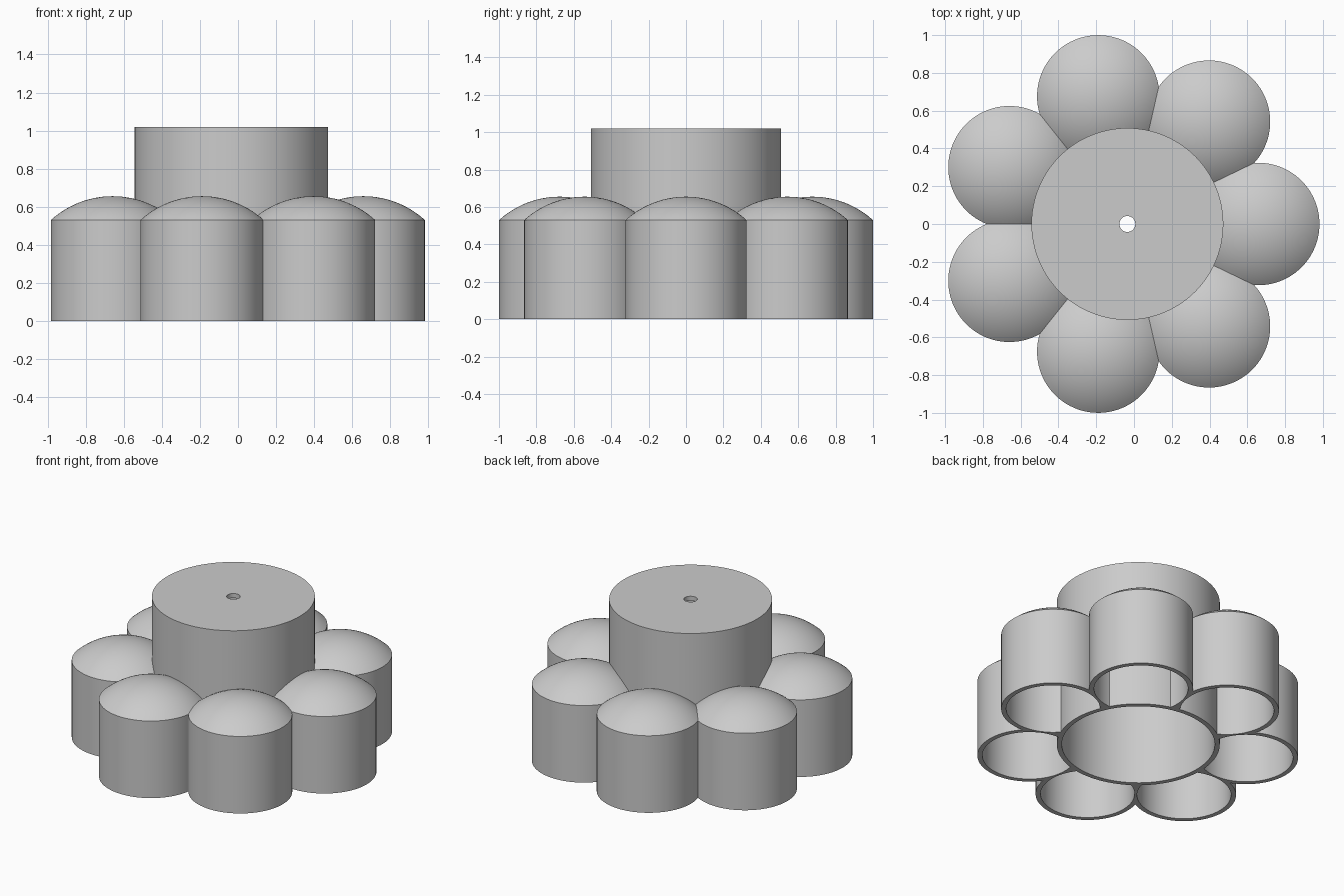
import bpy, bmesh, math

if "Cube" in bpy.data.objects:
    bpy.data.objects.remove(bpy.data.objects["Cube"], do_unlink=True)

CENTRE_X = -0.035
HUB_R, HUB_H = 0.508, 1.02
CUP_R, CUP_H, DOME_H = 0.324, 0.53, 0.125
RING_R, CUPS, WALL = 0.693, 7, 0.031
HOLE_R, STEPS = 0.042, 96

grey = bpy.data.materials.new("plain grey")
grey.use_nodes = True
colour = (0.6, 0.6, 0.6, 1)
grey.diffuse_color = colour
grey.node_tree.nodes["Principled BSDF"].inputs["Base Color"].default_value = colour


def lathe(name, profile, x=0, closed=False):
    """Revolve an (r, z) profile about an upright axis at x."""
    bm = bmesh.new()
    verts = [bm.verts.new((r, 0, z)) for r, z in profile]
    edges = [bm.edges.new(pair) for pair in zip(verts, verts[1:])]
    if closed:
        edges.append(bm.edges.new((verts[-1], verts[0])))
    bmesh.ops.spin(bm, geom=verts + edges, cent=(0, 0, 0), axis=(0, 0, 1),
                   angle=math.tau, steps=STEPS)
    bmesh.ops.remove_doubles(bm, verts=bm.verts, dist=0.0001)
    bmesh.ops.recalc_face_normals(bm, faces=bm.faces)
    bmesh.ops.translate(bm, verts=bm.verts, vec=(x, 0, 0))
    mesh = bpy.data.meshes.new(name)
    bm.to_mesh(mesh)
    bm.free()
    mesh.materials.append(grey)
    obj = bpy.data.objects.new(name, mesh)
    obj.location.x = CENTRE_X
    bpy.context.collection.objects.link(obj)
    return obj


def activate(obj):
    bpy.ops.object.select_all(action='DESELECT')
    obj.select_set(True)
    bpy.context.view_layer.objects.active = obj


def smooth(obj):
    activate(obj)
    bpy.ops.object.shade_smooth_by_angle(angle=math.radians(30))


def domed_profile(inset):
    """Spherical cap and side wall, from the pole down to the rim."""
    ball = (CUP_R ** 2 + DOME_H ** 2) / (2 * DOME_H)
    base = CUP_H + DOME_H - ball
    ball, r = ball - inset, CUP_R - inset
    edge, rings = math.asin(r / ball), 14
    angles = [edge * i / rings for i in range(rings + 1)]
    return [(ball * math.sin(a), base + ball * math.cos(a)) for a in angles] + [(r, 0)]


# Hub: hollow from below, with a small hole through the top
inner, ceiling = HUB_R - WALL, HUB_H - WALL
hub = lathe("hub", [(inner, 0), (HUB_R, 0), (HUB_R, HUB_H), (HOLE_R, HUB_H),
                    (HOLE_R, ceiling), (inner, ceiling)], closed=True)
smooth(hub)

# One hollow domed cup, cut away where it would enter the hub
cup = lathe("domed_cup", domed_profile(0) + domed_profile(WALL)[::-1], RING_R)
trim_r = HUB_R - 0.002
cutter = lathe("hub_cutter", [(0, -1), (trim_r, -1), (trim_r, 2), (0, 2)])
bpy.context.view_layer.update()
activate(cup)
trim = cup.modifiers.new("hub trim", 'BOOLEAN')
trim.operation, trim.solver, trim.object = 'DIFFERENCE', 'EXACT', cutter
bpy.ops.object.modifier_apply(modifier=trim.name)
bpy.data.objects.remove(cutter, do_unlink=True)

# Trim the cup to its own wedge so that neighbours meet cleanly
half = math.pi / CUPS
bm = bmesh.new()
bm.from_mesh(cup.data)
for side in (1, -1):
    bmesh.ops.bisect_plane(bm, geom=bm.verts[:] + bm.edges[:] + bm.faces[:],
                           plane_co=(0, 0, 0), clear_outer=True,
                           plane_no=(-math.sin(half), side * math.cos(half), 0))
bm.to_mesh(cup.data)
bm.free()
smooth(cup)

# Repeat the cup around the hub
for i in range(1, CUPS):
    copy = cup.copy()
    copy.rotation_euler.z = math.tau * i / CUPS
    bpy.context.collection.objects.link(copy)
